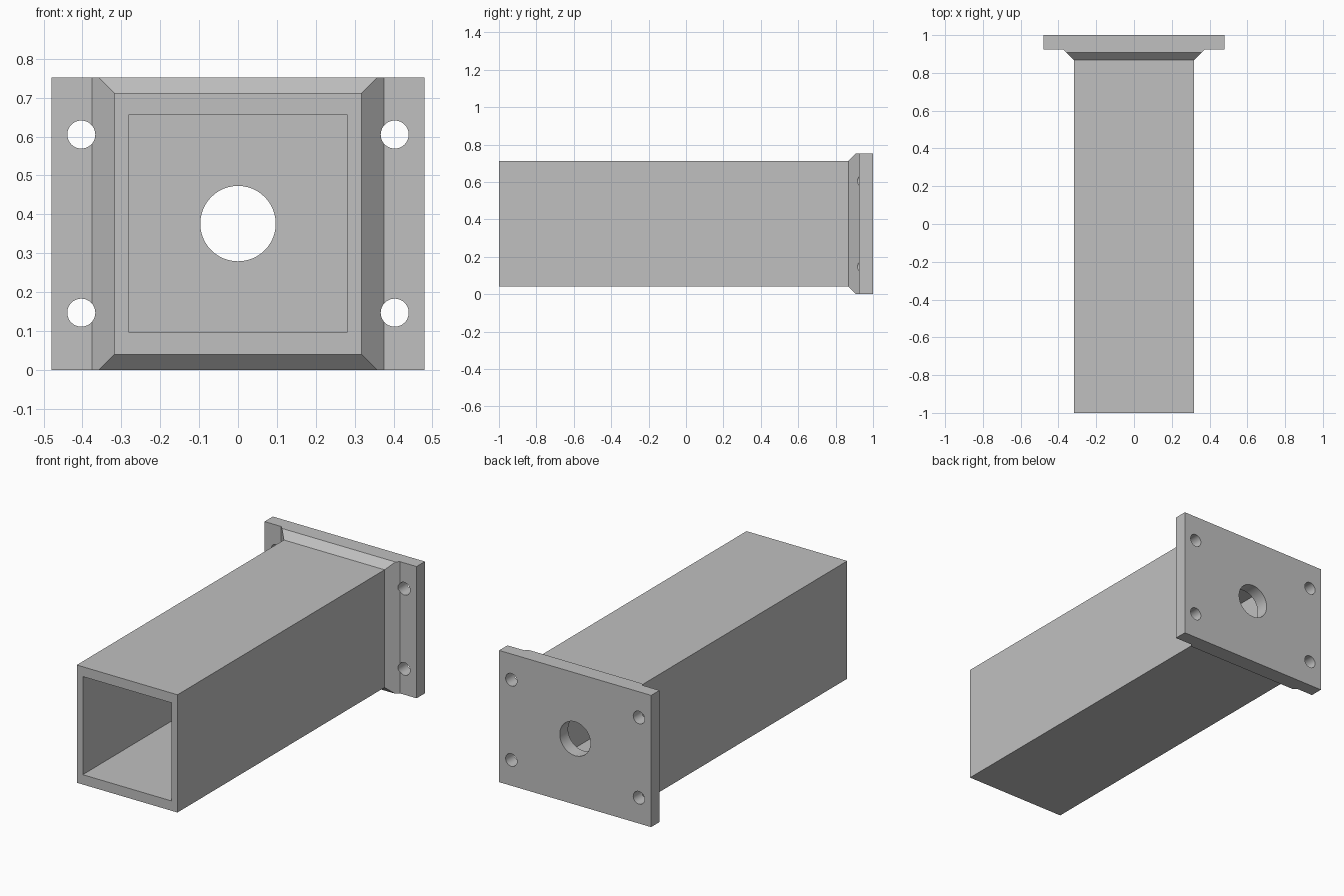
import bpy, bmesh, math
from mathutils import Matrix

if "Cube" in bpy.data.objects:
    bpy.data.objects.remove(bpy.data.objects["Cube"])

MID = 0.376      # height of the tube axis
SEAT = 0.925     # front face of the flange

steel = bpy.data.materials.new("grey_steel")
steel.use_nodes = True
grey = (0.53, 0.53, 0.53, 1)
steel.diffuse_color = grey
steel.node_tree.nodes["Principled BSDF"].inputs["Base Color"].default_value = grey


def make(name, bm):
    bmesh.ops.recalc_face_normals(bm, faces=bm.faces)
    mesh = bpy.data.meshes.new(name)
    bm.to_mesh(mesh)
    bm.free()
    obj = bpy.data.objects.new(name, mesh)
    bpy.context.collection.objects.link(obj)
    mesh.materials.append(steel)
    return obj


def closed_loft(name, sections):
    """Join rectangles (y, half width, half height) in a closed loop."""
    bm = bmesh.new()
    rings = [[bm.verts.new((sx * w, y, MID + sz * h))
              for sx, sz in ((-1, -1), (1, -1), (1, 1), (-1, 1))]
             for y, w, h in sections]
    for a, b in zip(rings, rings[1:] + rings[:1]):
        for i in range(4):
            j = (i + 1) % 4
            bm.faces.new((a[i], a[j], b[j], b[i]))
    return make(name, bm)


def cut(obj, cutter):
    mod = obj.modifiers.new("holes", 'BOOLEAN')
    mod.operation = 'DIFFERENCE'
    mod.solver = 'EXACT'
    mod.object = cutter
    bpy.context.view_layer.objects.active = obj
    bpy.ops.object.modifier_apply(modifier=mod.name)


# Square tube with its flared weld collar
tube = closed_loft("square_tube", [
    (SEAT, 0.28, 0.28), (-1, 0.28, 0.28),
    (-1, 0.318, 0.336), (0.868, 0.318, 0.336),
    (0.908, 0.358, MID), (SEAT, 0.375, MID)])

# Mounting flange
bm = bmesh.new()
bmesh.ops.create_cube(bm, size=1, matrix=Matrix.Translation((0, (SEAT + 1) / 2, MID))
                      @ Matrix.Diagonal((0.96, 1 - SEAT, 2 * MID, 1)))
flange = make("mounting_flange", bm)

# Cutter for the four bolt holes and the centre bore
bm = bmesh.new()
holes = [(sx * 0.403, sz * 0.229, 0.036) for sx in (-1, 1) for sz in (-1, 1)]
for x, z, radius in holes + [(0, 0, 0.097)]:
    bmesh.ops.create_cone(bm, cap_ends=True, segments=48, radius1=radius,
                          radius2=radius, depth=0.3,
                          matrix=Matrix.Translation((x, 1, MID + z))
                          @ Matrix.Rotation(math.pi / 2, 4, 'X'))
cutter = make("hole_cutter", bm)
cutter.hide_render = True

for part in (tube, flange):
    cut(part, cutter)
bpy.data.objects.remove(cutter)

# Smooth the bores, keep the plate edges crisp
bpy.ops.object.select_all(action='DESELECT')
for part in (tube, flange):
    part.select_set(True)
bpy.context.view_layer.objects.active = flange
bpy.ops.object.shade_smooth_by_angle(angle=math.radians(30))
